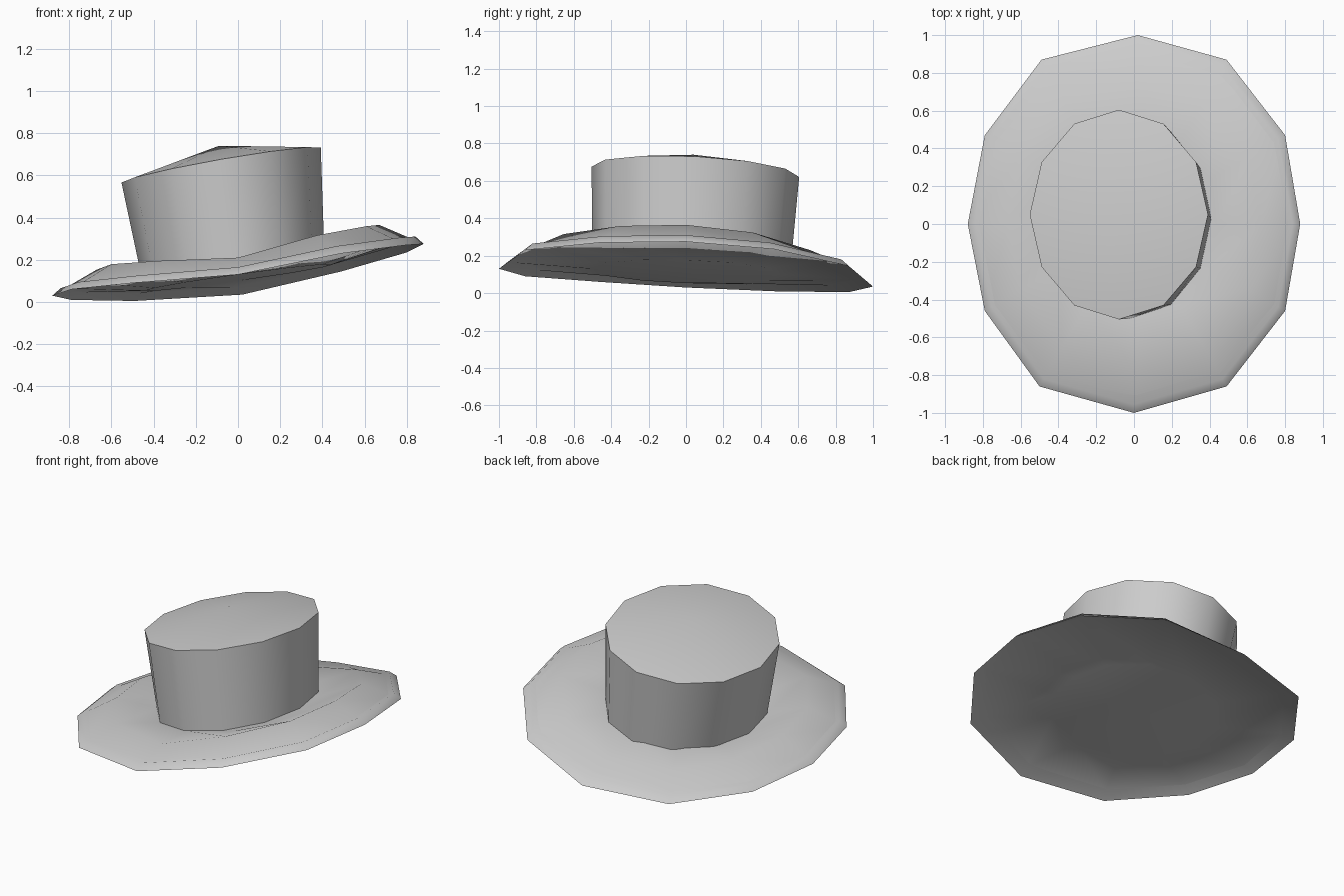
import bpy, bmesh, math

if "Cube" in bpy.data.objects:
    bpy.data.objects.remove(bpy.data.objects["Cube"])

felt = bpy.data.materials.new("grey_felt")
felt.diffuse_color = (0.6, 0.6, 0.6, 1)
felt.use_nodes = True
felt.node_tree.nodes["Principled BSDF"].inputs["Base Color"].default_value = felt.diffuse_color
N = 12


def loft(name, rings, start=None, end=None, angle=60):
    """Skin a stack of rings, closing either end with a fan to a point."""
    bm = bmesh.new()
    vr = [[bm.verts.new(p) for p in ring] for ring in rings]
    for a, b in zip(vr, vr[1:]):
        for i in range(N):
            j = (i + 1) % N
            bm.faces.new((a[i], a[j], b[j], b[i]))
    for ring, tip in ((vr[0], start), (vr[-1], end)):
        if tip:
            t = bm.verts.new(tip)
            for i in range(N):
                bm.faces.new((ring[i], ring[(i + 1) % N], t))
    bmesh.ops.recalc_face_normals(bm, faces=bm.faces)
    me = bpy.data.meshes.new(name)
    bm.to_mesh(me)
    bm.free()
    ob = bpy.data.objects.new(name, me)
    bpy.context.collection.objects.link(ob)
    me.materials.append(felt)
    bpy.ops.object.select_all(action='DESELECT')
    ob.select_set(True)
    bpy.context.view_layer.objects.active = ob
    bpy.ops.object.shade_smooth_by_angle(angle=math.radians(angle))
    return ob


# Brim edge, counter-clockwise from the right side, drooping to the left and back
edge = [(0.88, 0, 0.275), (0.80, 0.47, 0.235), (0.49, 0.87, 0.145),
        (0.02, 1.0, 0.035), (-0.49, 0.87, 0.005), (-0.79, 0.47, 0.01),
        (-0.88, 0, 0.03), (-0.79, -0.46, 0.06), (-0.50, -0.86, 0.09),
        (0, -1.0, 0.13), (0.49, -0.86, 0.23), (0.80, -0.46, 0.27)]


def scaled(s, height):
    return [(x * s, y * s, height(x * s, y * s, z)) for x, y, z in edge]


# Rolled ridge, upper dip around the crown, and hollow underside
ridge = scaled(0.76, lambda x, y, z: z + 0.08 + (0.04 * abs(x) - 0.025 * x))
dip = scaled(0.50, lambda x, y, z: 0.18 + 0.15 * x - 0.02 * y)
lip = scaled(0.955, lambda x, y, z: z + 0.035)
under = scaled(0.50, lambda x, y, z: 0.115 + 0.14 * x - 0.03 * y)
loft("brim", [dip, ridge, edge, lip, under],
     start=(0, 0, 0.18), end=(0, 0, 0.115))


# Crown: slightly flared, slanted top rim with a shallow peak
def oval(cx, cy, rx, ry, height):
    pts = []
    for i in range(N):
        a = 2 * math.pi * i / N
        x, y = cx + rx * math.cos(a), cy + ry * math.sin(a)
        pts.append((x, y, height(x, y)))
    return pts


base = oval(-0.02, 0.03, 0.43, 0.53, lambda x, y: 0.15 + 0.14 * x)
rim = oval(-0.08, 0.05, 0.472, 0.555, lambda x, y: 0.665 + 0.175 * x - 0.05 * y)
loft("crown", [base, rim], end=(-0.09, 0.04, 0.74), angle=50)
